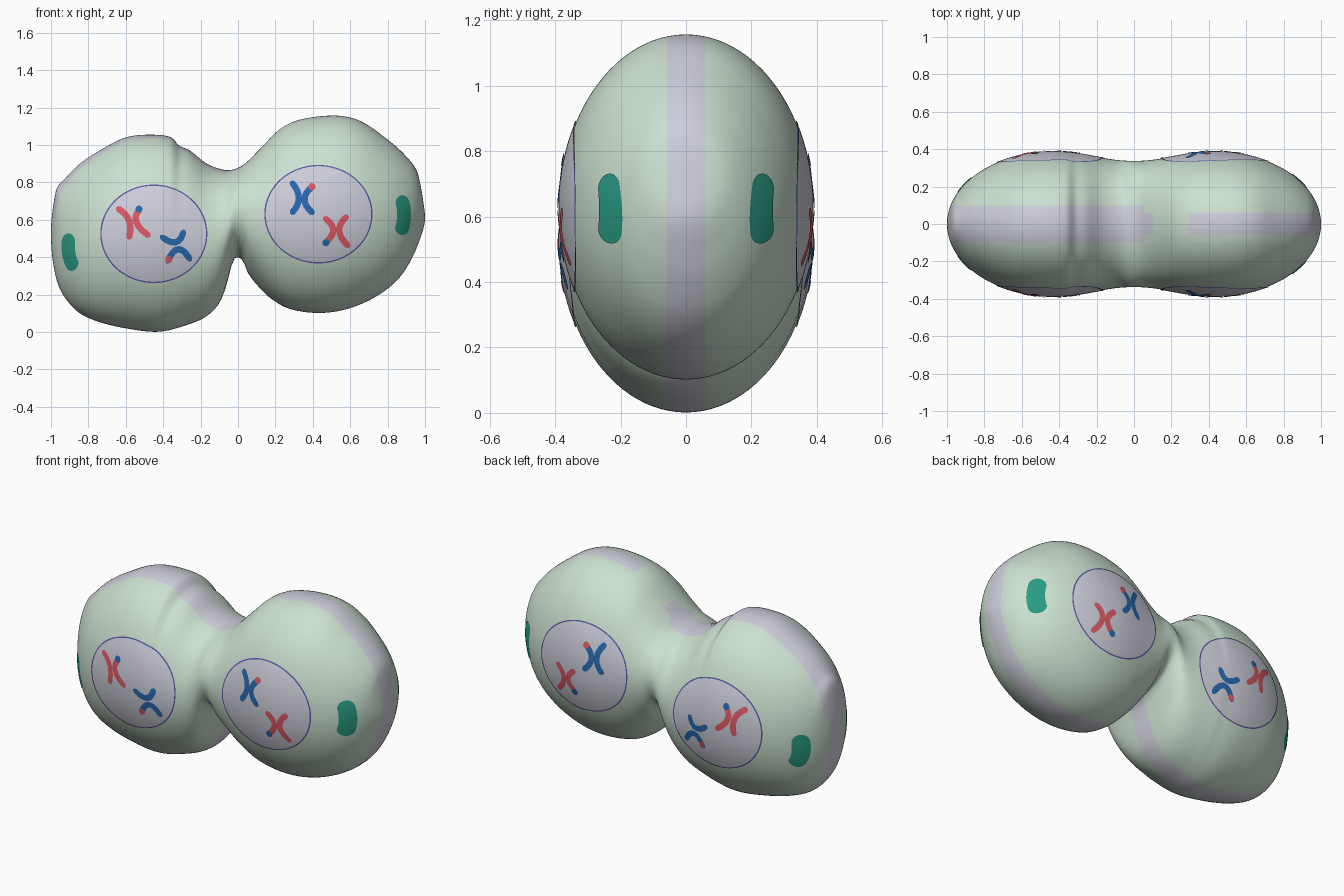
import bpy, bmesh, math
from mathutils import Vector

if "Cube" in bpy.data.objects:
    bpy.data.objects.remove(bpy.data.objects["Cube"])


def material(name, rgb):
    m = bpy.data.materials.new(name)
    m.diffuse_color = (*rgb, 1)
    m.use_nodes = True
    m.node_tree.nodes["Principled BSDF"].inputs["Base Color"].default_value = m.diffuse_color
    return m


GREEN = material("pale green", (0.60, 0.75, 0.63))
LAVENDER = material("lavender grey", (0.62, 0.62, 0.71))
INDIGO = material("indigo", (0.10, 0.10, 0.38))
RED = material("red", (0.72, 0.10, 0.13))
BLUE = material("blue", (0.02, 0.14, 0.43))
TEAL = material("teal", (0.022, 0.33, 0.23))

# Upper and lower outline of the dividing cell, as (x, z)
TOP = [(-1, .53), (-.99, .66), (-.97, .765), (-.925, .82), (-.845, .90), (-.74, .97),
       (-.60, 1.04), (-.47, 1.055), (-.353, 1.04), (-.32, 1.0), (-.257, .97), (-.166, .90),
       (-.07, .866), (-.016, .872), (.037, .90), (.128, .99), (.225, 1.085), (.33, 1.135),
       (.52, 1.157), (.65, 1.13), (.786, 1.04), (.893, .946), (.957, .86), (.973, .80),
       (.993, .68), (1, .61)]
BOTTOM = [(-1, .53), (-.99, .38), (-.963, .257), (-.92, .176), (-.845, .10), (-.74, .053),
          (-.60, .02), (-.42, .002), (-.257, .043), (-.166, .086), (-.107, .144),
          (-.075, .209), (-.048, .30), (-.027, .38), (-.005, .40), (.027, .38),
          (.053, .316), (.107, .246), (.18, .176), (.278, .123), (.44, .102), (.60, .128),
          (.76, .203), (.866, .294), (.936, .406), (.973, .497), (.993, .56), (1, .61)]


def outline(points, x):
    """Smooth curve through the points, in the angle acos(-x) so the ends are round."""
    us = [math.acos(-p[0]) for p in points]
    zs = [p[1] for p in points]
    u = math.acos(max(-1, min(1, -x)))
    i = 0
    while i < len(us) - 2 and u > us[i + 1]:
        i += 1

    def slope(k):
        a, b = max(0, k - 1), min(len(us) - 1, k + 1)
        return (zs[b] - zs[a]) / (us[b] - us[a])
    h = us[i + 1] - us[i]
    t = (u - us[i]) / h
    return (zs[i] * (2*t**3 - 3*t*t + 1) + zs[i + 1] * (3*t*t - 2*t**3)
            + h * slope(i) * (t**3 - 2*t*t + t) + h * slope(i + 1) * (t**3 - t*t))


def section(x):
    """Centre height, half height and half depth of the cell at x."""
    t, b = outline(TOP, x), outline(BOTTOM, x)
    if abs(x) > .43:
        d = .387 * math.sqrt(max(0, 1 - ((abs(x) - .43) / .57) ** 2))
    else:
        d = .387 - .05 * (1 + math.cos(math.pi * x / .43)) / 2
    return (t + b) / 2, (t - b) / 2, d


def surface_y(x, z):
    c, h, d = section(x)
    return d * math.sqrt(max(0, 1 - ((z - c) / h) ** 2))


def finish(bm, name, mats):
    me = bpy.data.meshes.new(name)
    for m in mats:
        me.materials.append(m)
    for f in bm.faces:
        f.smooth = True
    bm.to_mesh(me)
    bm.free()
    ob = bpy.data.objects.new(name, me)
    bpy.context.collection.objects.link(ob)
    return ob


# Cell body: elliptical sections lofted along x, with a lavender rim band
def build_body(n=180, m=96):
    bm = bmesh.new()
    rings = []
    for i in range(1, n):
        x = -math.cos(math.pi * i / n)
        c, h, d = section(x)
        rings.append([bm.verts.new((x, d * math.sin(2*math.pi*k/m), c + h * math.cos(2*math.pi*k/m)))
                      for k in range(m)])
    for a, b in zip(rings, rings[1:]):
        for k in range(m):
            bm.faces.new((a[k], a[(k + 1) % m], b[(k + 1) % m], b[k]))
    for x, ring in ((-1, rings[0]), (1, rings[-1])):
        tip = bm.verts.new((x, 0, section(x)[0]))
        for k in range(m):
            bm.faces.new((tip, ring[k], ring[(k + 1) % m]))
    for y in (-.10, -.06, .06, .10):
        bmesh.ops.bisect_plane(bm, geom=bm.verts[:] + bm.edges[:] + bm.faces[:],
                               plane_co=(0, y, 0), plane_no=(0, 1, 0), dist=1e-5)
    bmesh.ops.recalc_face_normals(bm, faces=bm.faces)
    for f in bm.faces:
        p = f.calc_center_median()
        limit = .10 if p.x < .05 and p.z > .6 else .06
        if .10 < p.x < .30 and p.z > .6:
            limit = 0
        f.material_index = 1 if abs(p.y) < limit else 0
    finish(bm, "cell_body", [GREEN, LAVENDER])


# Thin plate: a grid of (x, z) points laid on the front and the back surface
def plate(name, rows, lift, mat, wrap=False):
    bm = bmesh.new()
    for side in (-1, 1):
        vs = [[bm.verts.new((x, side * (surface_y(x, z) + lift), z)) for x, z in r] for r in rows]
        for a, b in zip(vs, vs[1:]):
            for k in range(len(a) if wrap else len(a) - 1):
                j = (k + 1) % len(a)
                f = bm.faces.new((a[k], a[j], b[j], b[k]))
                f.normal_update()
                if f.normal.y * side < 0:
                    f.normal_flip()
    finish(bm, name, [mat])


def rings(cx, cz, rx, rz, radii, n=72):
    return [[(cx + r * rx * math.cos(2*math.pi*k/n), cz + r * rz * math.sin(2*math.pi*k/n))
             for k in range(n)] for r in radii]


# Round-ended stroke along a curve through three points
def stroke(name, pts, r, lift, mat, n=32):
    a, b, c = (Vector(p) for p in pts)
    ctrl = 2 * b - (a + c) / 2
    ctrl = ctrl.lerp(b, .3)
    length = (b - a).length + (c - b).length + 2 * r
    rows = []
    for i in range(n + 1):
        s = (1 - math.cos(math.pi * i / n)) / 2
        t = (s * length - r) / (length - 2 * r)
        p = a * (1 - t)**2 + ctrl * 2*t*(1 - t) + c * t*t
        d = ((ctrl - a) * (1 - t) + (c - ctrl) * t).normalized()
        e = min(1, min(s, 1 - s) * length / r)
        w = max(r * math.sqrt(max(0, 1 - (1 - e)**2)), 1e-4)
        side = Vector((-d.y, d.x))
        rows.append([tuple(p + side * w * q) for q in (-1, -.5, 0, .5, 1)])
    plate(name, rows, lift, mat)


def chromosome(name, arm_a, arm_b, tip, mat, tip_mat):
    stroke(name + "_arm_a", arm_a, .017, .006, mat)
    stroke(name + "_arm_b", arm_b, .017, .0063, mat)
    plate(name + "_tip", rings(*tip, .019, .019, (.02, .5, 1), 20), .008, tip_mat, True)


build_body()

# Nuclei with a thin membrane line
for side, cx, cz, rx, rz in (("left", -.45, .525, .285, .262), ("right", .43, .63, .288, .262)):
    plate(side + "_nucleus", rings(cx, cz, rx, rz, [.002] + [i / 20 for i in range(1, 21)]),
          .003, LAVENDER, True)
    plate(side + "_nucleus_membrane", rings(cx, cz, rx, rz, (.98, 1.005)), .0045, INDIGO, True)

# Chromosomes with swapped-colour tips
chromosome("left_red_chromosome", [(-.635, .655), (-.58, .60), (-.58, .515)],
           [(-.53, .65), (-.55, .59), (-.49, .525)], (-.53, .657), RED, BLUE)
chromosome("left_blue_chromosome", [(-.395, .50), (-.33, .475), (-.295, .525)],
           [(-.37, .39), (-.32, .45), (-.265, .40)], (-.37, .387), BLUE, RED)
chromosome("right_blue_chromosome", [(.295, .79), (.33, .715), (.295, .645)],
           [(.39, .77), (.35, .71), (.39, .645)], (.395, .777), BLUE, RED)
chromosome("right_red_chromosome", [(.475, .60), (.515, .545), (.475, .485)],
           [(.575, .61), (.535, .545), (.58, .47)], (.47, .477), RED, BLUE)

# Bean-shaped organelles near the two ends
stroke("left_organelle", [(-.907, .48), (-.905, .41), (-.885, .36)], .036, .005, TEAL)
stroke("right_organelle", [(.88, .69), (.89, .62), (.877, .555)], .037, .005, TEAL)
